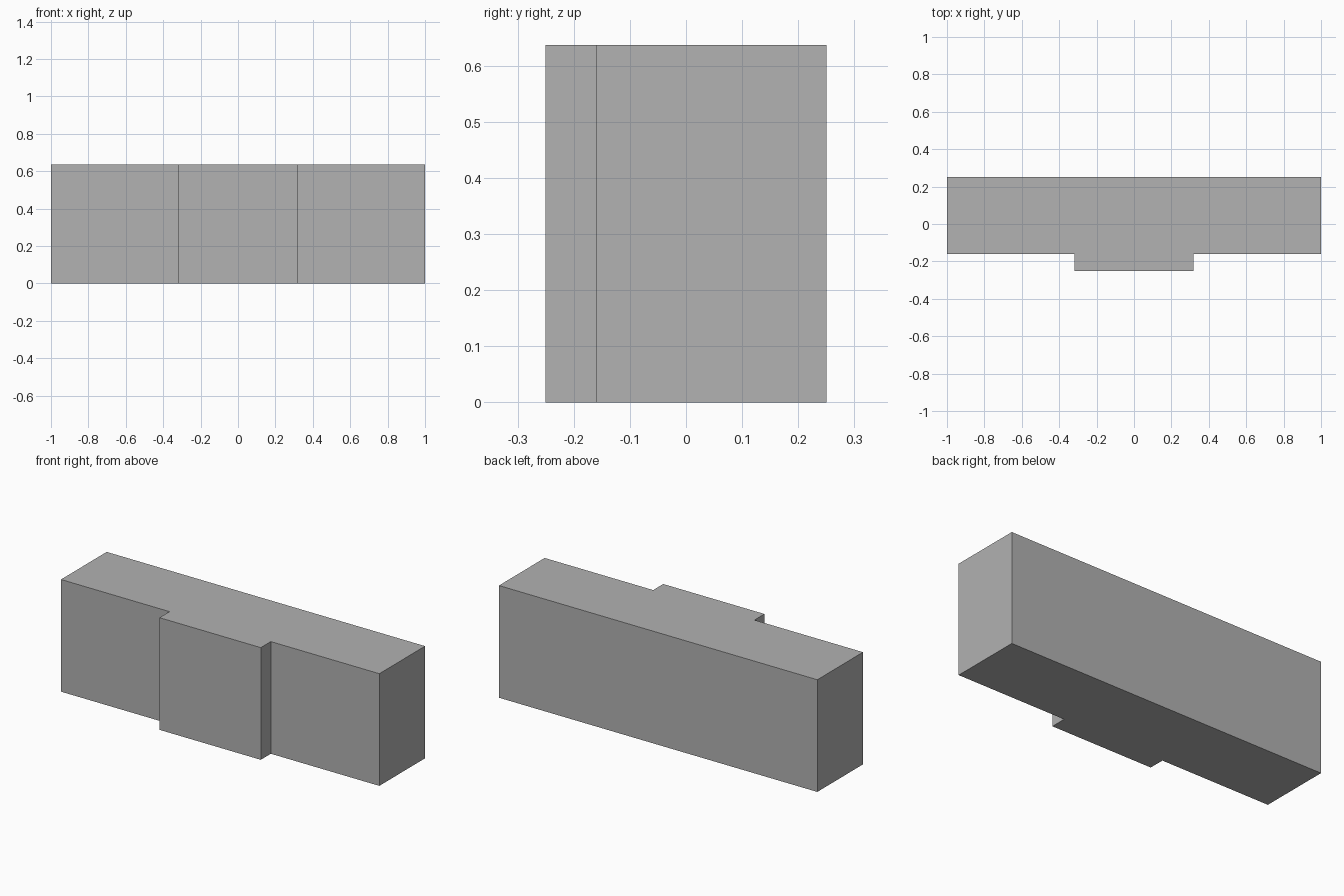
import bpy
import bmesh

cube = bpy.data.objects.get("Cube")
if cube:
    bpy.data.objects.remove(cube, do_unlink=True)

HEIGHT = 0.637
BACK, STEP, FRONT = 0.25, -0.16, -0.25
HALF_WIDTH, HALF_TAB = 1.0, 0.318

# Plain grey material
grey = bpy.data.materials.new("grey")
grey.use_nodes = True
colour = (0.445, 0.445, 0.445, 1)
grey.diffuse_color = colour
grey.node_tree.nodes["Principled BSDF"].inputs["Base Color"].default_value = colour

# Half of the plan outline, mirrored to make the stepped block
half = [(HALF_TAB, FRONT), (HALF_TAB, STEP), (HALF_WIDTH, STEP), (HALF_WIDTH, BACK)]
outline = half + [(-x, y) for x, y in reversed(half)]

# Extrude the outline upward
bm = bmesh.new()
base = bm.faces.new([bm.verts.new((x, y, 0)) for x, y in outline])
result = bmesh.ops.extrude_face_region(bm, geom=[base], use_keep_orig=True)
top = [v for v in result["geom"] if isinstance(v, bmesh.types.BMVert)]
bmesh.ops.translate(bm, verts=top, vec=(0, 0, HEIGHT))
bmesh.ops.recalc_face_normals(bm, faces=bm.faces)

mesh = bpy.data.meshes.new("stepped_block")
bm.to_mesh(mesh)
bm.free()
mesh.materials.append(grey)
block = bpy.data.objects.new("stepped_block", mesh)
bpy.context.collection.objects.link(block)
